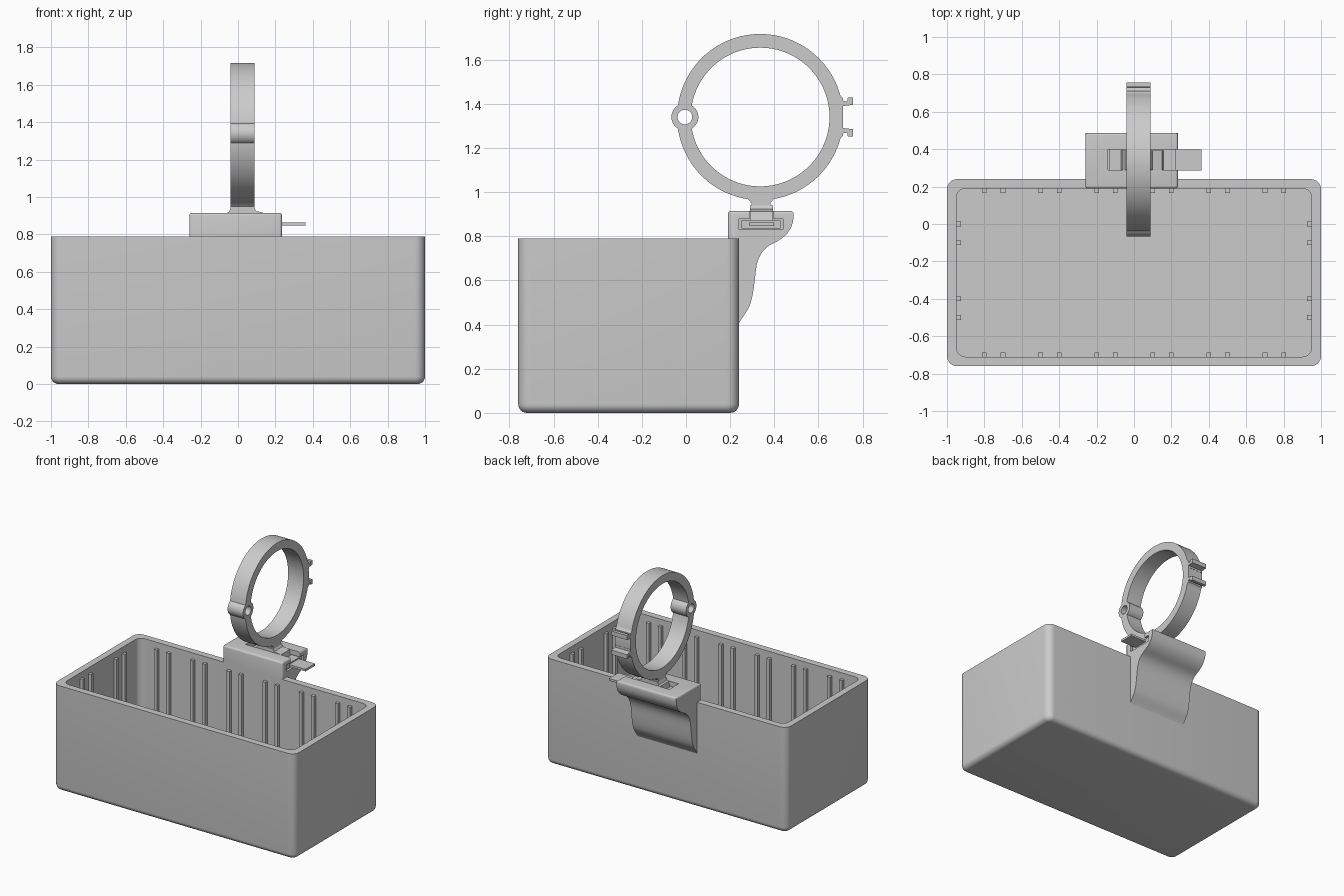
import bpy, bmesh
from math import sin, cos, pi
from mathutils import Vector
from mathutils.geometry import interpolate_bezier

if "Cube" in bpy.data.objects:
    bpy.data.objects.remove(bpy.data.objects["Cube"])


def make(name, bm):
    bmesh.ops.recalc_face_normals(bm, faces=bm.faces)
    me = bpy.data.meshes.new(name)
    bm.to_mesh(me)
    bm.free()
    ob = bpy.data.objects.new(name, me)
    bpy.context.collection.objects.link(ob)
    return ob


def activate(ob):
    bpy.ops.object.select_all(action='DESELECT')
    ob.select_set(True)
    bpy.context.view_layer.objects.active = ob


def smooth(ob):
    activate(ob)
    bpy.ops.object.shade_smooth_by_angle(angle=pi / 6)


def prism_bm(pts, a, b, axis='X'):
    """Extrude a YZ profile along X, or an XZ profile along Y."""
    bm = bmesh.new()
    pos = (lambda p, t: (t, p[0], p[1])) if axis == 'X' else (lambda p, t: (p[0], t, p[1]))
    lo = [bm.verts.new(pos(p, a)) for p in pts]
    hi = [bm.verts.new(pos(p, b)) for p in pts]
    bm.faces.new(lo)
    bm.faces.new(hi)
    n = len(pts)
    for i in range(n):
        j = (i + 1) % n
        bm.faces.new((lo[i], lo[j], hi[j], hi[i]))
    return bm


def prism(name, pts, a, b, axis='X'):
    return make(name, prism_bm(pts, a, b, axis))


def rect(u0, u1, v0, v1):
    return [(u0, v0), (u1, v0), (u1, v1), (u0, v1)]


def circle(u, v, r, n):
    return [(u + r * cos(2 * pi * i / n), v + r * sin(2 * pi * i / n)) for i in range(n)]


def combine(ob, other, op):
    m = ob.modifiers.new("bool", 'BOOLEAN')
    m.operation, m.object, m.solver = op, other, 'EXACT'
    activate(ob)
    bpy.ops.object.modifier_apply(modifier=m.name)
    bpy.data.objects.remove(other)


# Open box: stacked rounded-rectangle loops, outside up and inside down
CY = -0.26


def loop(bm, hx, hy, r, z, n=8):
    out = []
    for k, (sx, sy) in enumerate(((1, 1), (-1, 1), (-1, -1), (1, -1))):
        for i in range(n + 1):
            a = (k + i / n) * pi / 2
            out.append(bm.verts.new((sx * (hx - r) + r * cos(a),
                                     CY + sy * (hy - r) + r * sin(a), z)))
    return out


bm = bmesh.new()
loops = []
for i in range(7):
    a = i / 6 * pi / 2
    d = 0.04 * (1 - sin(a))
    loops.append(loop(bm, 1 - d, 0.5 - d, 0.055 - d, 0.04 * (1 - cos(a))))
loops += [loop(bm, 1, 0.5, 0.055, 0.79), loop(bm, 0.95, 0.45, 0.05, 0.79),
          loop(bm, 0.95, 0.45, 0.05, 0.05)]
for l0, l1 in zip(loops, loops[1:]):
    for i in range(len(l0)):
        j = (i + 1) % len(l0)
        bm.faces.new((l0[i], l0[j], l1[j], l1[i]))
bm.faces.new(loops[0])
bm.faces.new(loops[-1])
smooth(make("box", bm))

# Paired guide ribs on the inner walls
W, D, TOP = 0.0125, 0.024, 0.745
for c in (-0.75, -0.45, -0.15, 0.15, 0.45, 0.75):
    for x in (c - 0.05, c + 0.05):
        prism("long_wall_rib", rect(-0.72, -0.71 + D, 0.04, TOP), x - W, x + W)
        prism("long_wall_rib", rect(0.19 - D, 0.20, 0.04, TOP), x - W, x + W)
for y in (0.0, -0.1, -0.4, -0.5):
    for s in (-1, 1):
        x0, x1 = sorted((s * (0.95 - D), s * 0.96))
        prism("short_wall_rib", rect(x0, x1, 0.04, TOP), y - W, y + W, 'Y')

# Mounting bracket behind the box, with a flowing underside
segs = [((.487, .89), (.487, .83), (.445, .79), (.395, .768)),
        ((.395, .768), (.35, .747), (.325, .71), (.317, .65)),
        ((.317, .65), (.309, .58), (.304, .53), (.29, .49)),
        ((.29, .49), (.28, .46), (.25, .43), (.237, .40))]
prof = [(.21, .40), (.21, .79), (.19, .79), (.19, .915), (.487, .915)]
for s in segs:
    c = interpolate_bezier(*[Vector((p[0], p[1], 0)) for p in s], 9)
    prof += [(p.x, p.y) for p in (c if s is segs[0] else c[1:])]
bm = prism_bm(prof, -0.26, 0.235)
edges = [e for e in bm.edges if all(v.co.z > .91 for v in e.verts)
         or (all(v.co.y < .195 for v in e.verts) and abs(e.verts[0].co.z - e.verts[1].co.z) > .05)]
bmesh.ops.bevel(bm, geom=edges, offset=0.014, segments=4, profile=0.5, affect='EDGES')
bracket = make("bracket", bm)

# T-shaped slide slot, open at the right end
slot = [(.24, .83), (.44, .83), (.44, .878), (.397, .878), (.397, .95),
        (.288, .95), (.288, .878), (.24, .878)]
combine(bracket, prism("slot_cutter", slot, -0.14, 0.3), 'DIFFERENCE')
smooth(bracket)

# Clamp ring with hinge eye, neck and latch lugs
RY, RZ, X0, X1 = 0.336, 1.34, -0.04, 0.088
ring = prism("clamp_ring", circle(RY, RZ, 0.376, 128), X0, X1)
combine(ring, prism("bore_cutter", circle(RY, RZ, 0.314, 128), -0.2, 0.2), 'DIFFERENCE')
combine(ring, prism("hinge_eye", circle(-0.005, RZ, 0.061, 48), X0, X1), 'UNION')
combine(ring, prism("hinge_hole", circle(-0.005, RZ, 0.033, 40), -0.2, 0.2), 'DIFFERENCE')
neck = [(.235, 1.0), (.245, .985), (.28, .968), (.297, .95), (.297, .938), (.29, .93), (.29, .86),
        (.394, .86), (.394, .93), (.382, .938), (.382, .95), (.397, .968), (.43, .985), (.44, 1.0)]
combine(ring, prism("neck", neck, X0, X1), 'UNION')
for s in (-1, 1):
    lug = [(.67, .035), (.67, .105), (.692, .105), (.712, .085), (.712, .074), (.73, .070),
           (.733, .088), (.756, .088), (.756, .055), (.712, .050), (.712, .035)]
    combine(ring, prism("latch_lug", [(y, RZ + s * z) for y, z in lug], X0, X1), 'UNION')
smooth(ring)

# Slide foot under the ring, with its ramped collar and pull tab
prism("slide_foot", rect(.252, .428, .836, .872), -0.13, 0.225)
collar = [(-.07, .865), (-.06, .913), (-.048, .92), (-.04, .94), (.088, .94),
          (.098, .924), (.15, .912), (.16, .865)]
smooth(prism("foot_collar", collar, .29, .394, 'Y'))
prism("pull_tab", rect(.285, .398, .847, .863), 0.2, 0.36)
